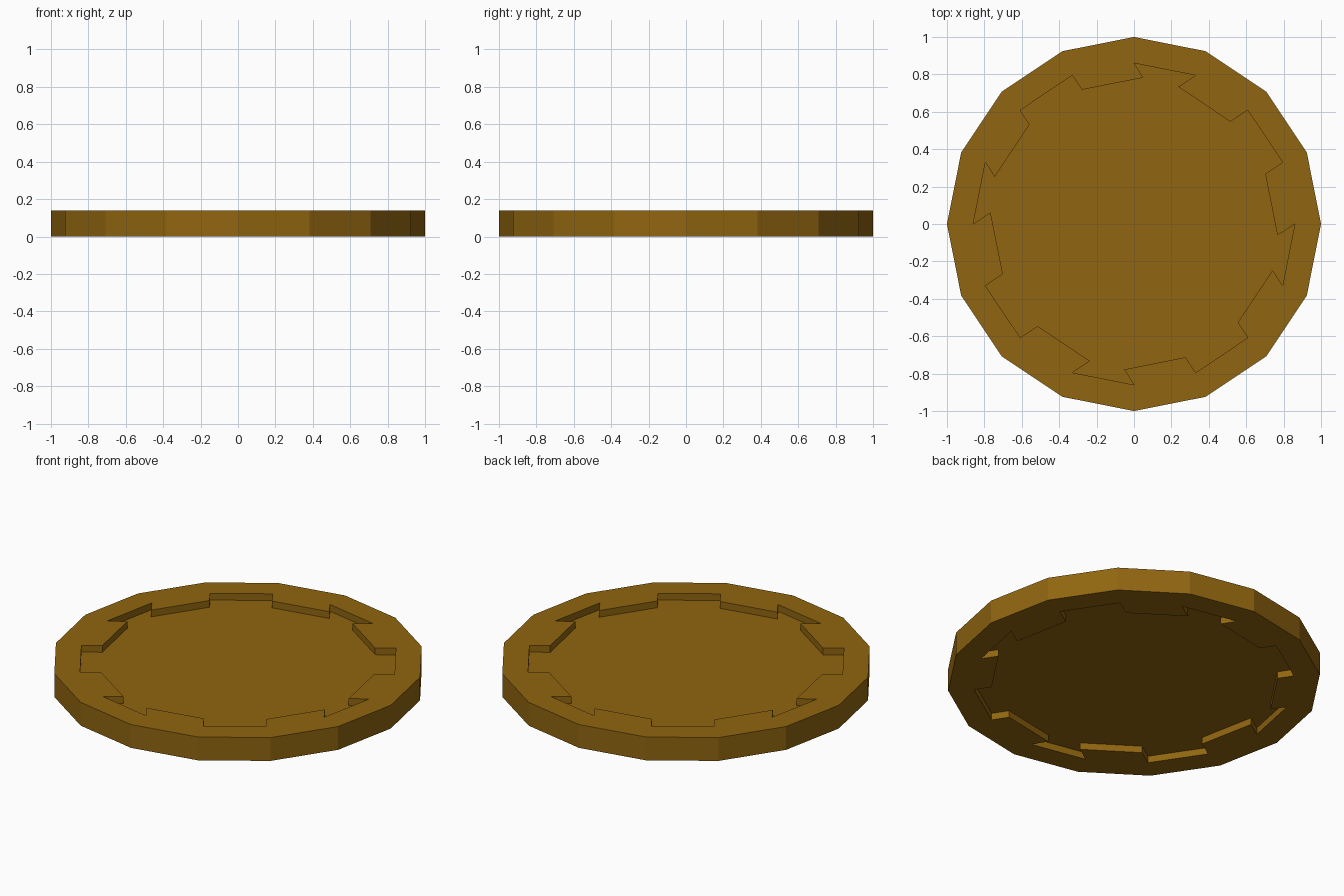
import bpy, bmesh, math

if "Cube" in bpy.data.objects:
    bpy.data.objects.remove(bpy.data.objects["Cube"])

SIDES, R_OUT, R_IN = 16, 1.0, 0.86
HEIGHT, DEPTH = 0.138, 0.04
# inward shift of the teeth, one per quarter turn
SHIFT = [(-0.093, -0.061), (0.050, -0.077), (0.093, 0.062), (-0.053, 0.082)]

mat = bpy.data.materials.new("bronze")
mat.diffuse_color = (0.28, 0.13, 0.005, 1)
mat.use_nodes = True
mat.node_tree.nodes["Principled BSDF"].inputs["Base Color"].default_value = mat.diffuse_color


def ring_point(radius, i):
    a = math.tau * i / SIDES
    return (radius * math.cos(a), radius * math.sin(a))


def inner_edge(i):
    """Inner outline along side i: even sides step inward as a tooth."""
    p, q = ring_point(R_IN, i), ring_point(R_IN, i + 1)
    if i % 2:
        return [p, q]
    sx, sy = SHIFT[i // 4]
    return [p, (p[0] + sx, p[1] + sy), (q[0] + sx, q[1] + sy), q]


def finish(name, bm):
    bmesh.ops.remove_doubles(bm, verts=bm.verts, dist=1e-5)
    me = bpy.data.meshes.new(name)
    bm.to_mesh(me)
    bm.free()
    me.materials.append(mat)
    bpy.context.collection.objects.link(bpy.data.objects.new(name, me))


def add_face(bm, points, flip=False):
    if flip:
        points = points[::-1]
    bm.faces.new([bm.verts.new(p) for p in points])


# raised toothed rim: outer wall, flat top and bottom, recess walls
bm = bmesh.new()
for i in range(SIDES):
    a, b = ring_point(R_OUT, i), ring_point(R_OUT, i + 1)
    inner = inner_edge(i)
    add_face(bm, [(*a, 0), (*b, 0), (*b, HEIGHT), (*a, HEIGHT)])
    for z, flip in ((HEIGHT, False), (0, True)):
        add_face(bm, [(*p, z) for p in [a, b] + inner[::-1]], flip)
    for lo, hi in ((0, DEPTH), (HEIGHT - DEPTH, HEIGHT)):
        for p, q in zip(inner, inner[1:]):
            add_face(bm, [(*q, lo), (*p, lo), (*p, hi), (*q, hi)])
finish("coin_rim", bm)

# sunken fields on both faces
outline = [p for i in range(SIDES) for p in inner_edge(i)[:-1]]
for name, z, flip in (("top_field", HEIGHT - DEPTH, False), ("bottom_field", DEPTH, True)):
    bm = bmesh.new()
    add_face(bm, [(*p, z) for p in outline], flip)
    finish(name, bm)
